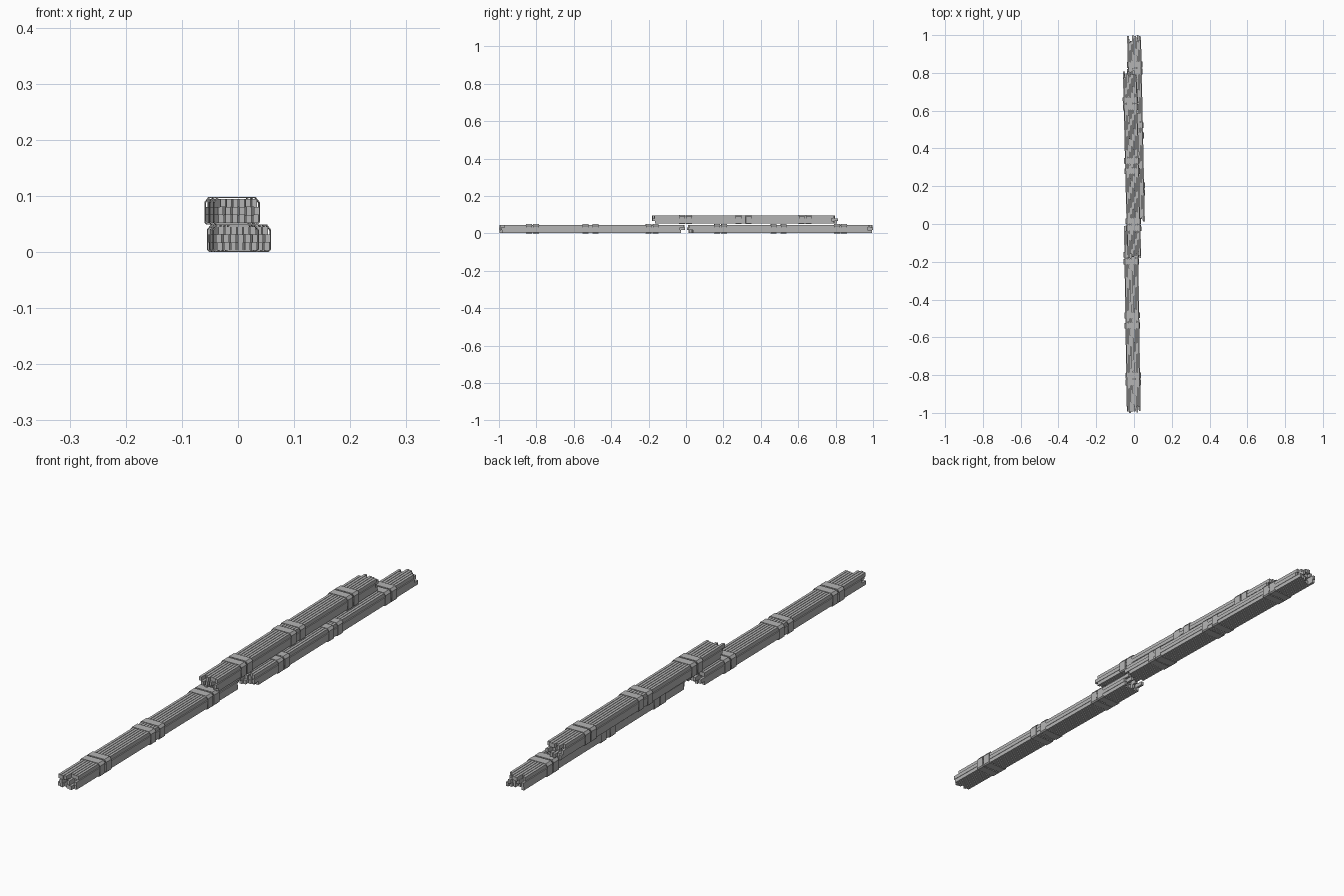
import bpy
import bmesh
import random
from math import atan
from mathutils import Matrix

cube = bpy.data.objects.get("Cube")
if cube:
    bpy.data.objects.remove(cube, do_unlink=True)

random.seed(4)

steel = bpy.data.materials.new("steel grey")
steel.use_nodes = True
GREY = (0.46, 0.46, 0.46, 1)
steel.diffuse_color = GREY
steel.node_tree.nodes["Principled BSDF"].inputs["Base Color"].default_value = GREY

LENGTH = 0.993      # whole bundle
STAGGER = 0.018     # how far rod ends are shifted
ROD_W, ROD_H = 0.0095, 0.0142
COLS, PITCH_X = 6, 0.0128
ROW_SPREAD = (0.96, 1.0, 0.88)   # rows narrow toward the top


def finish(bm, name, place):
    bmesh.ops.recalc_face_normals(bm, faces=bm.faces[:])
    mesh = bpy.data.meshes.new(name)
    bm.to_mesh(mesh)
    bm.free()
    mesh.materials.append(steel)
    obj = bpy.data.objects.new(name, mesh)
    obj.matrix_world = place
    bpy.context.collection.objects.link(obj)


def add_rods(name, place):
    # Stacked rows of square-cut rods lying along y, with uneven ends
    bm = bmesh.new()
    size = Matrix.Diagonal((ROD_W, LENGTH - 2 * STAGGER, ROD_H, 1))
    for row, spread in enumerate(ROW_SPREAD):
        for col in range(COLS):
            x = (col - (COLS - 1) / 2) * PITCH_X * spread
            z = 0.0097 + row * (ROD_H + 0.0002)
            shift = random.uniform(-STAGGER, STAGGER)
            # two rods always reach the ends of the bundle
            if row == 1 and col in (1, 4):
                shift = STAGGER if col == 4 else -STAGGER
            bmesh.ops.create_cube(
                bm, size=1, matrix=Matrix.Translation((x, shift, z)) @ size)
    finish(bm, name, place)


def strap_profile(inset):
    # Rectangle with cut corners, wider cuts at the top
    w, low, high = 0.041 - inset, inset, 0.049 - inset
    right = [(w - 0.004, low), (w, low + 0.004), (w, high - 0.009), (w - 0.007, high)]
    return right + [(-x, z) for x, z in reversed(right)]


def add_straps(name, place):
    # Three pairs of thin hollow bands, the middle pair set wider apart
    bm = bmesh.new()
    outer, inner = strap_profile(0), strap_profile(0.0015)
    count = len(outer)
    for pair, gap in ((-0.318, 0.0185), (-0.008, 0.027), (0.322, 0.0185)):
        for y in (pair - gap, pair + gap):
            y0, y1 = y - 0.0155, y + 0.0155
            loops = [[bm.verts.new((x, end, z)) for x, z in ring]
                     for ring, end in ((outer, y0), (outer, y1), (inner, y1), (inner, y0))]
            for a in range(4):
                p, q = loops[a], loops[(a + 1) % 4]
                for i in range(count):
                    j = (i + 1) % count
                    bm.faces.new((p[i], p[j], q[j], q[i]))
    finish(bm, name, place)


# Each bundle: name, centre, sideways drift per unit of length
bundles = [
    ("front_bundle", (-0.009, -0.503, 0), -0.015),
    ("back_bundle", (0.0105, 0.503, 0), -0.021),
    ("upper_bundle", (-0.0105, 0.315, 0.049), -0.024),
]
for name, centre, drift in bundles:
    place = Matrix.Translation(centre) @ Matrix.Rotation(-atan(drift), 4, 'Z')
    add_rods(name + "_rods", place)
    add_straps(name + "_straps", place)
